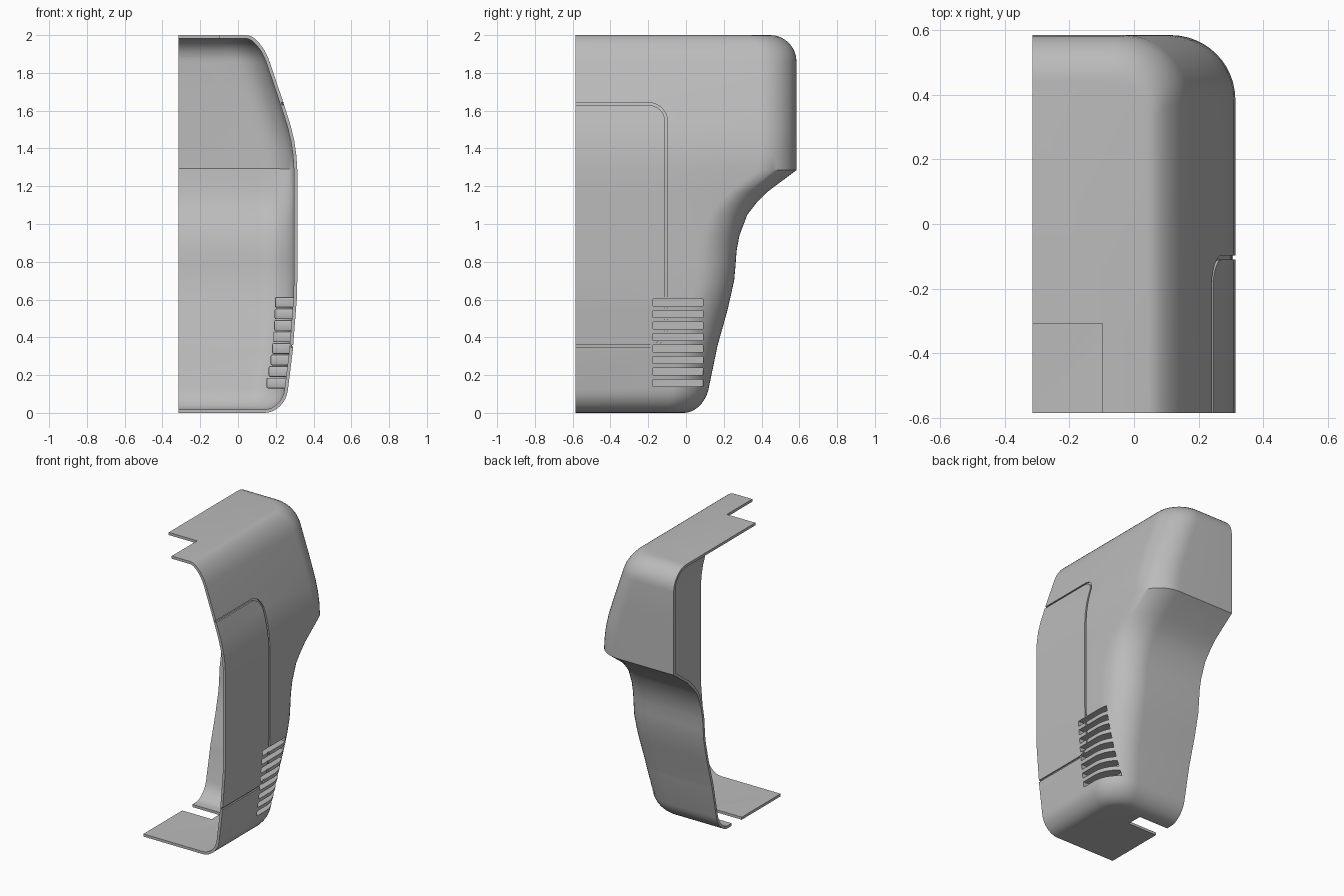
import bpy, bmesh, math

LEFT, FRONT, TOP = -0.315, -0.585, 2.0
LOW_R, TOP_R, WALL = 0.12, 0.14, 0.018

# Outline tables: (height, distance) for the side wall and the back wall
SIDE = [(0, .25), (.12, .264), (.33, .290), (.6, .311), (.7, .314), (1.285, .314), (1.365, .309),
        (1.44, .298), (1.52, .279), (1.656, .236), (1.86, .167), (2, .12)]
BACK = [(0, .09), (.12, .118), (.36, .168), (.545, .220), (.7, .255), (.78, .262), (.86, .268),
        (.94, .283), (1.05, .325), (1.11, .372), (1.17, .430), (1.285, .585), (2, .585)]


def lerp(table, z):
    for (z0, a), (z1, b) in zip(table, table[1:]):
        if z <= z1 + 1e-6:
            return a + (b - a) * (z - z0) / (z1 - z0)
    return table[-1][1]


def drop(t):
    t = min(max(t, 0), 1)
    return 1 - math.sqrt(1 - t * t)


def section(z, inset):
    """Back wall, rounded corner and side wall at one height."""
    low, high = drop((LOW_R - z) / LOW_R), drop((z - TOP + TOP_R) / TOP_R)
    x = lerp(SIDE, z) - .11 * low - .075 * high - inset
    y = lerp(BACK, z) - .10 * low - TOP_R * high - inset
    r = .2 - .1 * low - .08 * high
    pts = [(LEFT, y, z)]
    for k in range(13):
        a = math.pi / 2 * (1 - k / 12)
        pts.append((x - r + r * math.cos(a), y - r + r * math.sin(a), z))
    return pts + [(x, FRONT, z)]


def finish(bm, name):
    mesh = bpy.data.meshes.new(name)
    bm.to_mesh(mesh)
    bm.free()
    ob = bpy.data.objects.new(name, mesh)
    bpy.context.collection.objects.link(ob)
    return ob


def hull(name, inset=0.0, closed=False):
    """Lofted body, open at the front and the left unless closed."""
    steps = [math.pi / 2 * k / 8 for k in range(9)]
    levels = {round(LOW_R * (1 - math.cos(a)), 4) for a in steps}
    levels |= {round(TOP - TOP_R * (1 - math.cos(a)), 4) for a in steps}
    levels |= {z for z, _ in SIDE + BACK}
    bm = bmesh.new()
    rings = [[bm.verts.new(p) for p in section(z, inset)] for z in sorted(levels)]
    for a, b in zip(rings, rings[1:]):
        for j in range(len(a) - 1):
            bm.faces.new((a[j], b[j], b[j + 1], a[j + 1]))
    base = bm.verts.new((LEFT, FRONT, 0))
    roof = bm.verts.new((LEFT, FRONT, TOP))
    bm.faces.new(rings[0] + [base])
    bm.faces.new([roof] + rings[-1][::-1])
    if closed:
        for j in (0, -1):
            bm.faces.new([r[j] for r in rings] + [roof, base])
        bmesh.ops.recalc_face_normals(bm, faces=bm.faces)
    return finish(bm, name)


def boxes(name, spans, bevel=0.0):
    """One mesh of boxes, each given as x, y and z spans."""
    bm = bmesh.new()
    for span in spans:
        made = bmesh.ops.create_cube(bm, size=1)["verts"]
        for v in made:
            v.co = [(lo + hi) / 2 + c * (hi - lo) for c, (lo, hi) in zip(v.co, span)]
    if bevel:
        bmesh.ops.bevel(bm, geom=list(bm.edges), offset=bevel, segments=2,
                        profile=.5, affect='EDGES')
    return finish(bm, name)


def groove_prism(name, width):
    """U-shaped strip around the side panel, extruded along x."""
    def outline(grow):
        y, r = -.110 + grow, .09 + grow
        pts = [(-.62, 1.630 + grow)]
        for k in range(9):
            a = math.pi / 2 * (1 - k / 8)
            pts.append((y - r + r * math.cos(a), 1.630 + grow - r + r * math.sin(a)))
        mid = (1.630 + .360) / 2
        return pts + [(p, 2 * mid - q) for p, q in reversed(pts)]
    bm = bmesh.new()
    inner, outer = outline(0), outline(width)
    loops = []
    for p, q in zip(inner, outer):
        loops.append([bm.verts.new((x, *c)) for x, c in
                      ((.1, p), (.45, p), (.45, q), (.1, q))])
    for a, b in zip(loops, loops[1:]):
        for k in range(4):
            n = (k + 1) % 4
            bm.faces.new((a[k], a[n], b[n], b[k]))
    bm.faces.new(loops[0])
    bm.faces.new(loops[-1])
    bmesh.ops.recalc_face_normals(bm, faces=bm.faces)
    return finish(bm, name)


def apply_modifier(ob, kind, **settings):
    mod = ob.modifiers.new(kind.lower(), kind)
    for key, value in settings.items():
        setattr(mod, key, value)
    bpy.ops.object.select_all(action='DESELECT')
    bpy.context.view_layer.objects.active = ob
    ob.select_set(True)
    bpy.ops.object.modifier_apply(modifier=mod.name)


def boolean(ob, tool, operation='DIFFERENCE'):
    apply_modifier(ob, 'BOOLEAN', object=tool, operation=operation, solver='EXACT')


if "Cube" in bpy.data.objects:
    bpy.data.objects.remove(bpy.data.objects["Cube"], do_unlink=True)

grey = bpy.data.materials.new("plain grey")
grey.use_nodes = True
grey.diffuse_color = (.5, .5, .5, 1)
grey.node_tree.nodes["Principled BSDF"].inputs["Base Color"].default_value = (.5, .5, .5, 1)

# Thin half housing
shell = hull("housing_shell")
apply_modifier(shell, 'SOLIDIFY', thickness=WALL, offset=-1, use_even_offset=True)

# Notch in the roof and slot in the floor
openings = boxes("opening_cutter", [((-.5, -.098), (-.8, -.308), (1.9, 2.1)),
                                    ((-.5, -.09), (-.16, -.05), (-.1, .1))])

# Shallow round recess inside the back wall
bm = bmesh.new()
bmesh.ops.create_cone(bm, cap_ends=True, segments=64, radius1=.3, radius2=.3, depth=.07)
for v in bm.verts:
    v.co = (v.co.x - .36, v.co.z + .535, v.co.y + 1.597)
bmesh.ops.recalc_face_normals(bm, faces=bm.faces)
recess = finish(bm, "recess_cutter")

# Side panel groove, following the surface at even depth
groove = groove_prism("groove_cutter", .013)
core = hull("groove_core", .01, True)
boolean(groove, core)

# Row of grip slots with pockets behind them
slots, bumps = [], []
for i in range(8):
    z, floor = .585 - .061 * i, .195 - .0009 * i * i
    slots.append(((floor + .012, .5), (-.175, .09), (z - .018, z + .018)))
    bumps.append(((floor, .4), (-.188, .102), (z - .028, z + .028)))
slot_cutter = boxes("slot_cutter", slots)
pockets = boxes("grip_pockets", bumps, .008)
clip = hull("pocket_clip", .005, True)
boolean(pockets, clip, 'INTERSECT')
boolean(pockets, slot_cutter)

for tool in (openings, recess, groove, slot_cutter):
    boolean(shell, tool)
for tool in (openings, recess, groove, core, slot_cutter, clip):
    bpy.data.objects.remove(tool, do_unlink=True)

# Colour and shading
for ob in (shell, pockets):
    ob.data.materials.clear()
    ob.data.materials.append(grey)
    for face in ob.data.polygons:
        face.material_index = 0
    bpy.ops.object.select_all(action='DESELECT')
    bpy.context.view_layer.objects.active = ob
    ob.select_set(True)
    bpy.ops.object.shade_smooth_by_angle(angle=math.radians(30))
